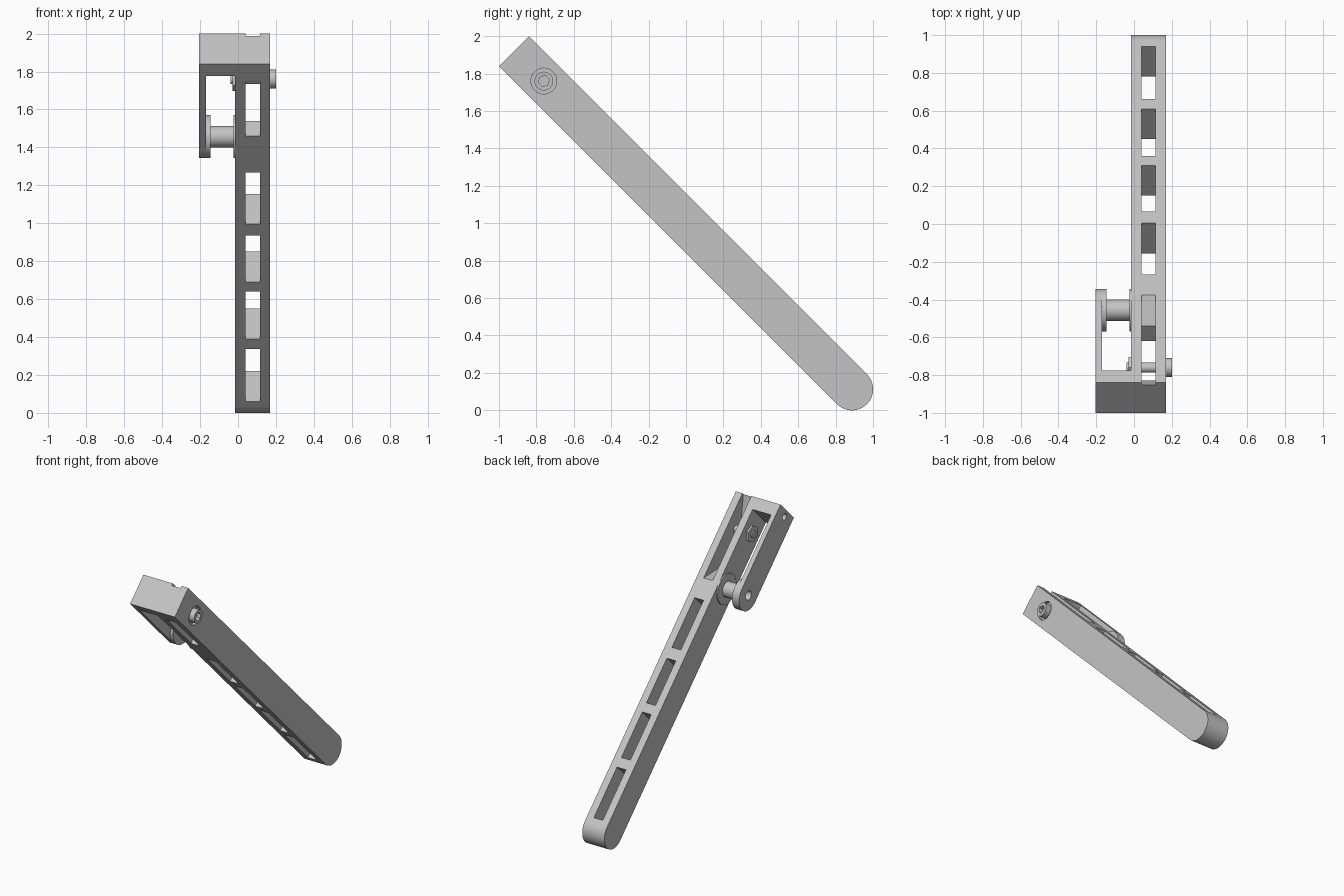
import bpy
import bmesh
from math import sin, cos, pi, sqrt
from mathutils import Vector

cube = bpy.data.objects.get("Cube")
if cube:
    bpy.data.objects.remove(cube, do_unlink=True)

# One plain grey for the whole model
grey = bpy.data.materials.new("plain_grey")
grey.use_nodes = True
colour = (0.55, 0.55, 0.55, 1)
grey.diffuse_color = colour
grey.node_tree.nodes["Principled BSDF"].inputs["Base Color"].default_value = colour

HALF = 0.113          # half the depth of the bar
BAR_IN, BAR_OUT = -0.015, 0.17
ARM_OUT, ARM_IN = -0.205, -0.17
BOLT, PIN = 0.226, 0.655   # distances of the axes from the top end


def place(x, s, t):
    """s runs down the slanted bar, t across it."""
    return Vector((x, -0.92 + (s + t) / sqrt(2), 1.92 + (t - s) / sqrt(2)))


def prism(name, profile, x0, x1):
    """Extrude an (s, t) outline sideways from x0 to x1."""
    bm = bmesh.new()
    face = bm.faces.new([bm.verts.new(place(x0, s, t)) for s, t in profile])
    new = bmesh.ops.extrude_face_region(bm, geom=[face])["geom"]
    moved = [v for v in new if isinstance(v, bmesh.types.BMVert)]
    bmesh.ops.translate(bm, verts=moved, vec=(x1 - x0, 0, 0))
    bmesh.ops.recalc_face_normals(bm, faces=bm.faces[:])
    mesh = bpy.data.meshes.new(name)
    bm.to_mesh(mesh)
    bm.free()
    mesh.materials.append(grey)
    obj = bpy.data.objects.new(name, mesh)
    bpy.context.collection.objects.link(obj)
    return obj


def ring(s, r, n=48, turn=0.0):
    return [(s + r * cos(turn + 2 * pi * i / n), r * sin(turn + 2 * pi * i / n))
            for i in range(n)]


def rounded(end, n=32):
    """Square at the top end, half round at the other."""
    arc = [(end + HALF * cos(a), HALF * sin(a))
           for a in (-pi / 2 + pi * i / n for i in range(n + 1))]
    return [(0, -HALF)] + arc + [(0, HALF)]


def rect(s0, s1, t):
    return [(s0, -t), (s1, -t), (s1, t), (s0, t)]


def cut(obj, profile, x0, x1):
    cutter = prism("cutter", profile, x0, x1)
    cutter.hide_render = True
    mod = obj.modifiers.new("cut", "BOOLEAN")
    mod.operation, mod.solver, mod.object = "DIFFERENCE", "EXACT", cutter
    graph = bpy.context.evaluated_depsgraph_get()
    mesh = bpy.data.meshes.new_from_object(obj.evaluated_get(graph))
    obj.modifiers.clear()
    obj.data = mesh
    bpy.data.objects.remove(cutter, do_unlink=True)


# Long bar with its row of slots
bar = prism("long_bar", rounded(2.556), BAR_IN, BAR_OUT)
for s0, s1 in ((0.81, 1.195), (1.28, 1.626), (1.697, 2.05), (2.125, 2.517)):
    cut(bar, rect(s0, s1, 0.2), 0.04, 0.115)

# Flared slot around the bolt, and the bolt's counterbore
flare = [(0.13, -0.2), (0.537, -0.2), (0.537, 0), (0.75, 0.2), (-0.14, 0.2), (0.13, 0)]
cut(bar, flare, 0.04, 0.115)
cut(bar, ring(BOLT, 0.069), 0.145, 0.2)

# Top block and the short fork arm
block = prism("top_block", rect(0, 0.09, HALF), ARM_IN, BAR_IN)
arm = prism("fork_arm", rounded(PIN), ARM_OUT, ARM_IN)
for part in (block, arm):
    cut(part, ring(0.045, 0.024, 24), -0.23, -0.08)

# Hollow cross pin with its flanges
pin_parts = [arm,
             prism("arm_flange", ring(PIN, HALF), ARM_IN, -0.145),
             prism("cross_pin", ring(PIN, 0.057), -0.145, -0.025)]
for part in pin_parts:
    cut(part, ring(PIN, 0.034, 32), -0.23, -0.05)
prism("bar_flange", ring(PIN, HALF), -0.025, BAR_IN)

# Bolt with socket head, and its nut
head = prism("bolt_head", ring(BOLT, 0.05), 0.145, 0.2)
cut(head, ring(BOLT, 0.03, 6), 0.17, 0.23)
prism("bolt_shaft", ring(BOLT, 0.027, 32), -0.04, 0.145)
prism("bolt_nut", ring(BOLT, 0.064, 6, pi / 12), -0.03, BAR_IN)

# Smooth the round sides, keep the edges sharp
bpy.ops.object.select_all(action="DESELECT")
for obj in bpy.context.collection.objects:
    if obj.type == "MESH" and grey.name in obj.data.materials:
        obj.select_set(True)
        bpy.context.view_layer.objects.active = obj
bpy.ops.object.shade_smooth_by_angle(angle=pi / 6)
